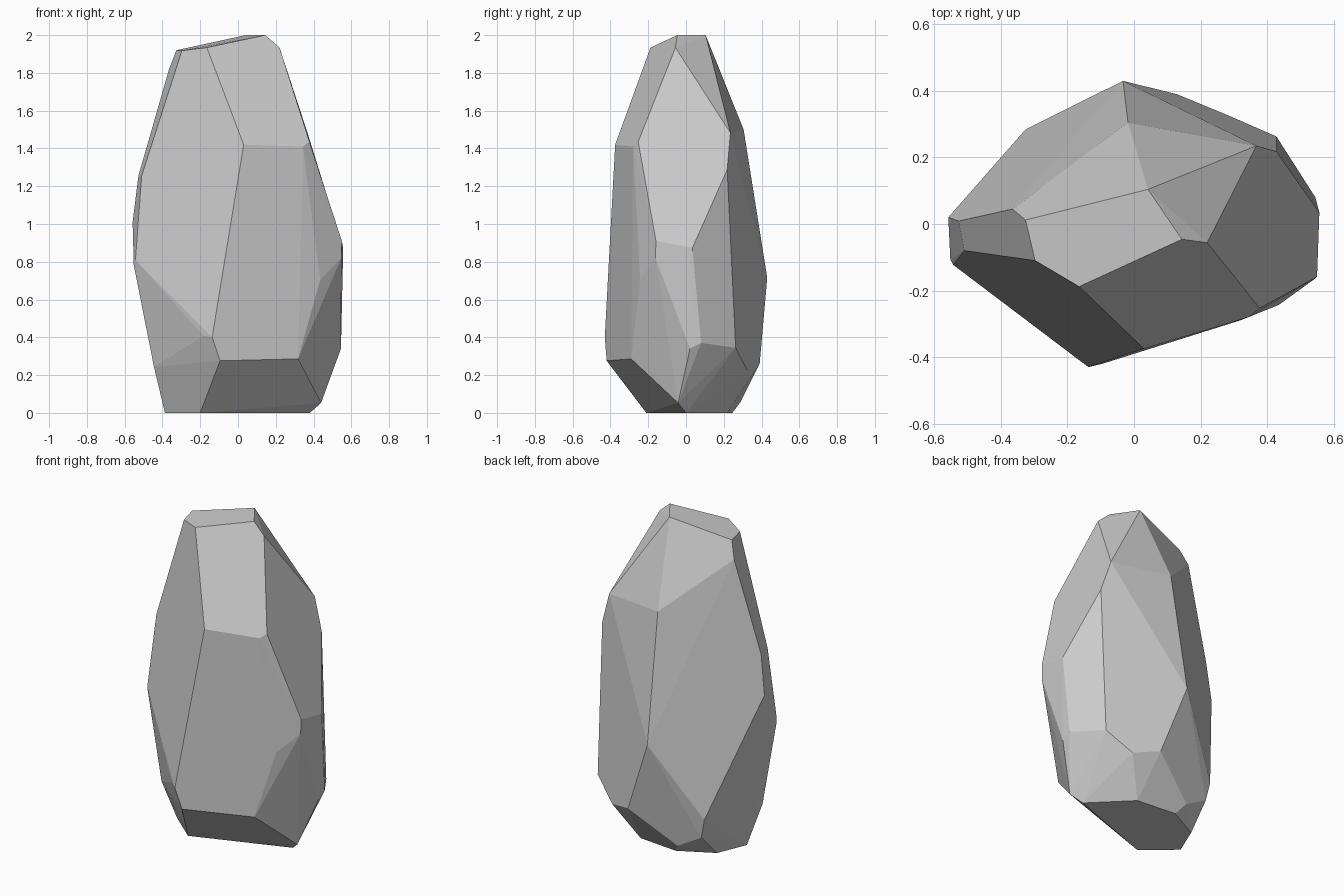
import bpy
import bmesh
import math

default_cube = bpy.data.objects.get("Cube")
if default_cube:
    bpy.data.objects.remove(default_cube, do_unlink=True)


def make_material(name, colour):
    material = bpy.data.materials.new(name)
    material.use_nodes = True
    material.diffuse_color = colour
    shader = material.node_tree.nodes["Principled BSDF"]
    shader.inputs["Base Color"].default_value = colour
    return material


def chiselled_stone(name, corner_rings, material):
    """Wrap a tight faceted skin around rings of corners, then merge flat facets."""
    mesh = bpy.data.meshes.new(name)
    bm = bmesh.new()
    for ring in corner_rings:
        for corner in ring:
            bm.verts.new(corner)

    hull = bmesh.ops.convex_hull(bm, input=bm.verts[:])
    leftovers = {v for v in hull["geom_interior"] if isinstance(v, bmesh.types.BMVert)}
    bmesh.ops.delete(bm, geom=list(leftovers), context="VERTS")
    bmesh.ops.dissolve_limit(bm, angle_limit=math.radians(3),
                             verts=bm.verts[:], edges=bm.edges[:])
    bmesh.ops.recalc_face_normals(bm, faces=bm.faces[:])
    for face in bm.faces:
        face.smooth = False
    bm.to_mesh(mesh)
    bm.free()

    mesh.materials.append(material)
    stone = bpy.data.objects.new(name, mesh)
    bpy.context.scene.collection.objects.link(stone)
    return stone


# Flat base the stone stands on
base = [(-.2, -.21, 0), (.38, 0, 0), (.16, .22, 0),
        (-.1, .245, 0), (-.31, .135, 0), (-.387, -.05, 0)]

# Undercut corners flaring out from the base
foot = [(.44, -.042, .053), (.318, -.29, .286), (-.095, -.42, .276),
        (-.445, -.122, .244), (-.3, .277, .147), (-.326, .284, .268),
        (-.145, .29, .06), (.129, .39, .26), (.284, .326, .222),
        (.428, .263, .344), (.545, .08, .371), (.545, .021, .34)]

# Widest part of the stone
belt = [(-.137, -.43, .4), (-.182, -.395, .408), (.435, -.243, .703),
        (.547, -.162, .82), (.55, -.159, .91), (.557, .034, .874),
        (-.033, .43, .715), (-.558, .02, 1.01),
        (-.552, -.107, .784), (-.543, -.123, .81)]

# Shoulder where the sides start to lean in
shoulder = [(.03, -.375, 1.42), (.344, -.28, 1.41), (.378, -.253, 1.436),
            (.428, .218, 1.287), (.368, .235, 1.483), (-.018, .305, 1.5),
            (-.527, .009, 1.256), (-.51, -.08, 1.256)]

# Sloping crown
crown = [(-.365, .045, 1.82), (-.326, .012, 1.92), (-.297, -.11, 1.918),
         (-.165, -.188, 1.934), (.22, -.056, 1.934),
         (.144, -.046, 2), (.042, .104, 2)]

stone_grey = make_material("stone_grey", (.6, .6, .6, 1))
chiselled_stone("standing_stone", [base, foot, belt, shoulder, crown], stone_grey)
